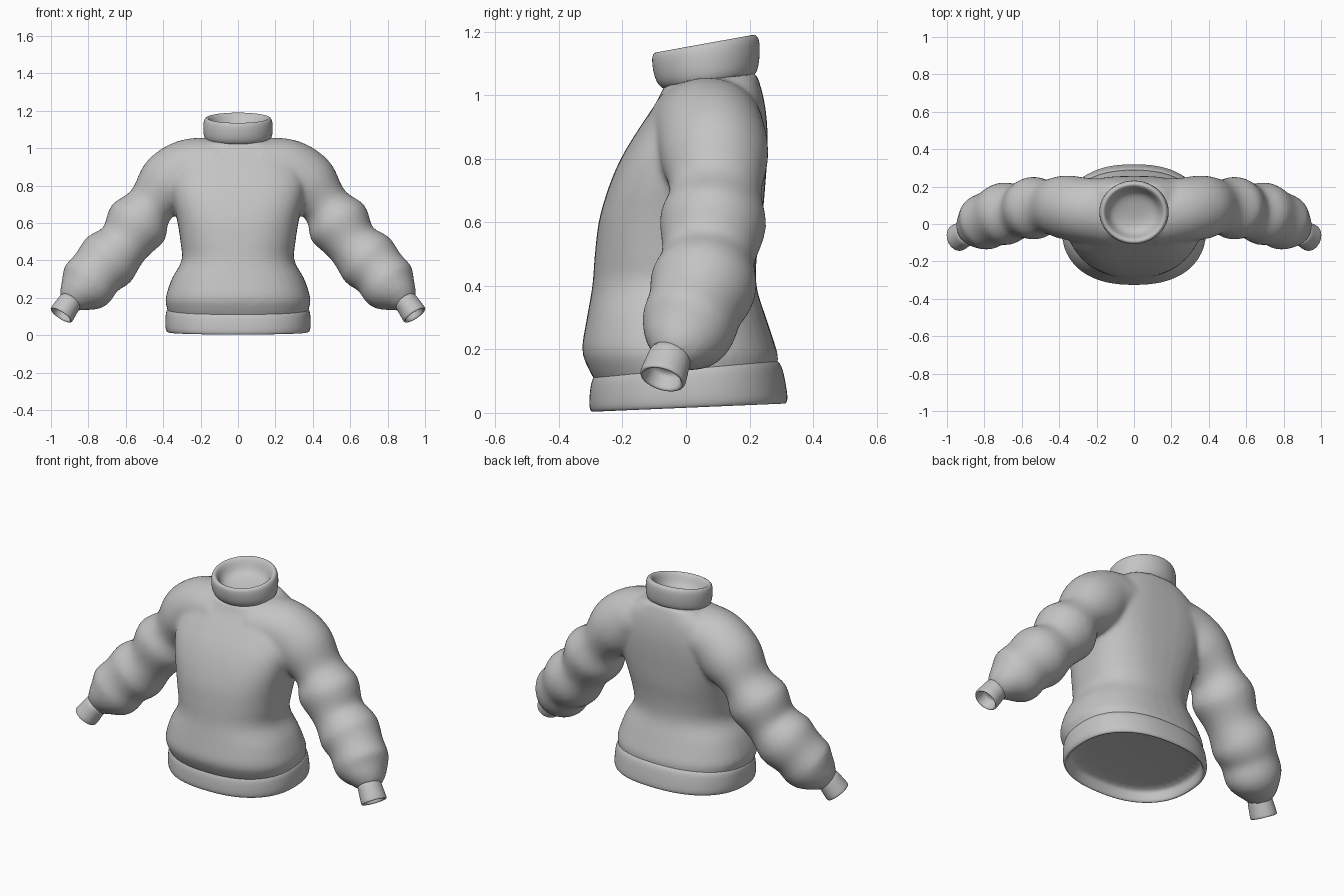
import bpy, bmesh, math
from mathutils import Vector

cube = bpy.data.objects.get("Cube")
if cube:
    bpy.data.objects.remove(cube)

knit = bpy.data.materials.new("grey_knit")
knit.use_nodes = True
grey = (0.55, 0.55, 0.55, 1)
knit.diffuse_color = grey
knit.node_tree.nodes["Principled BSDF"].inputs["Base Color"].default_value = grey
SEGMENTS = 40


def ring(centre, u, v, power=2.0):
    """Closed superellipse around a centre, with half axes u and v."""
    points = []
    for i in range(SEGMENTS):
        a = math.tau * i / SEGMENTS
        c, s = math.cos(a), math.sin(a)
        e = 2 / power
        points.append(centre + u * math.copysign(abs(c) ** e, c)
                      + v * math.copysign(abs(s) ** e, s))
    return points


def smooth_rows(rows, steps=5):
    """Pass a smooth curve through rows of numbers."""
    rows = [Vector(r) for r in rows]
    out = []
    for i in range(len(rows) - 1):
        a, b, c = rows[max(i - 1, 0)], rows[i], rows[i + 1]
        d = rows[min(i + 2, len(rows) - 1)]
        for k in range(steps):
            t = k / steps
            out.append(b + (c - a) * (t / 2) + (a * 2 - b * 5 + c * 4 - d) * (t * t / 2)
                       + (b * 3 - a - c * 3 + d) * (t ** 3 / 2))
    return out + [rows[-1]]


def loft(bm, rings):
    """Skin the rings and close both ends."""
    loops = [[bm.verts.new(p) for p in r] for r in rings]
    for low, high in zip(loops, loops[1:]):
        for i in range(SEGMENTS):
            j = (i + 1) % SEGMENTS
            bm.faces.new((low[i], low[j], high[j], high[i]))
    bm.faces.new(loops[0][::-1])
    bm.faces.new(loops[-1])


def trunk_rings(rows, power, chest_power):
    """Rows: half width, front y, back y, front z, back z; squarer above the waist."""
    rings = []
    for w, f, b, zf, zb in rows:
        blend = min(max((zf - 0.45) / 0.25, 0), 1)
        rings.append(ring(Vector((0, (f + b) / 2, (zf + zb) / 2)), Vector((w, 0, 0)),
                          Vector((0, (b - f) / 2, (zb - zf) / 2)),
                          power + (chest_power - power) * blend))
    return rings


def arm_rings(rows, side):
    """Rows: centre x, y, z, radius across, radius front to back."""
    rings = []
    for i, r in enumerate(rows):
        before, after = rows[max(i - 1, 0)], rows[min(i + 1, len(rows) - 1)]
        along = Vector(after[:3]) - Vector(before[:3])
        u = along.cross(Vector((0, 1, 0))).normalized()
        v = u.cross(along).normalized()
        points = ring(Vector(r[:3]), u * r[3], v * r[4])
        rings.append([Vector((p.x * side, p.y, p.z)) for p in points])
    return rings


def finish(name, bm):
    bmesh.ops.recalc_face_normals(bm, faces=bm.faces)
    for face in bm.faces:
        face.smooth = True
    mesh = bpy.data.meshes.new(name)
    bm.to_mesh(mesh)
    bm.free()
    mesh.materials.append(knit)
    obj = bpy.data.objects.new(name, mesh)
    bpy.context.collection.objects.link(obj)
    return obj


# Torso and puffed sleeves, fused into one soft shell
torso = [(.37, -.28, .285, .09, .12), (.383, -.308, .29, .14, .17),
         (.387, -.327, .285, .20, .20), (.355, -.312, .252, .30, .30),
         (.302, -.295, .222, .40, .40), (.308, -.287, .224, .50, .50),
         (.325, -.273, .240, .61, .61), (.35, -.24, .25, .72, .72),
         (.365, -.20, .256, .81, .81), (.35, -.145, .256, .90, .90),
         (.29, -.092, .245, .98, .99), (.18, -.07, .222, 1.03, 1.07)]
sleeve = [(.10, .06, .91, .145, .18), (.26, .075, .885, .165, .172),
          (.372, .09, .805, .17, .17), (.466, .093, .697, .130, .145),
          (.535, .085, .60, .170, .168), (.61, .07, .49, .141, .147),
          (.69, .055, .405, .167, .168), (.757, .03, .335, .150, .152),
          (.814, .003, .264, .152, .148), (.868, -.027, .21, .10, .11),
          (.90, -.05, .172, .058, .06)]
bm = bmesh.new()
loft(bm, trunk_rings(smooth_rows(torso), 2.35, 2.75))
for side in (1, -1):
    loft(bm, arm_rings(smooth_rows(sleeve), side))
body = finish("torso_and_sleeves", bm)
remesh = body.modifiers.new("Fuse", 'REMESH')
remesh.mode = 'VOXEL'
remesh.voxel_size = 0.012
remesh.use_smooth_shade = True
relax = body.modifiers.new("Soften", 'SMOOTH')
relax.factor = 0.5
relax.iterations = 12

# Ribbed waistband with a hollow underside
band = [(.368, -.277, .275, .13, .175), (.382, -.293, .294, .113, .16),
        (.388, -.301, .306, .09, .14), (.391, -.305, .318, .05, .075),
        (.388, -.306, .322, .015, .04), (.378, -.297, .314, 0, .026),
        (.362, -.284, .30, .008, .033), (.358, -.28, .293, .05, .075),
        (.345, -.268, .277, .082, .105)]
# Tilted turtleneck collar with a rounded hollow opening
neck = [(.155, -.055, .20, 1.01, 1.05), (.178, -.084, .222, 1.026, 1.067),
        (.186, -.10, .231, 1.055, 1.10), (.187, -.108, .234, 1.10, 1.155),
        (.18, -.107, .228, 1.132, 1.187), (.162, -.088, .208, 1.138, 1.194),
        (.148, -.073, .191, 1.12, 1.17), (.132, -.056, .176, 1.08, 1.125),
        (.10, -.028, .146, 1.062, 1.098), (.04, .025, .092, 1.06, 1.08)]
for name, rows, power in (("waistband", band, 2.35), ("collar", neck, 2.0)):
    bm = bmesh.new()
    loft(bm, trunk_rings(rows, power, power))
    part = finish(name, bm)
    part.modifiers.new("Round", 'SUBSURF').levels = 2
    part.modifiers["Round"].render_levels = 2

# Narrow open cuffs: distance along the cuff, radius
start, end = Vector((.882, -.042, .203)), Vector((.947, -.075, .105))
cuff = [(0, .062), (.4, .064), (.8, .068), (.97, .069), (1.0, .062),
        (.96, .053), (.7, .051), (.5, .047)]
axis = (end - start).normalized()
across = axis.cross(Vector((0, 1, 0))).normalized()
depth = across.cross(axis)
for name, side in (("left_cuff", 1), ("right_cuff", -1)):
    bm = bmesh.new()
    rings = [ring(start.lerp(end, t), across * r, depth * r * 1.08) for t, r in cuff]
    loft(bm, [[Vector((p.x * side, p.y, p.z)) for p in r] for r in rings])
    part = finish(name, bm)
    part.modifiers.new("Round", 'SUBSURF').levels = 2
    part.modifiers["Round"].render_levels = 2
